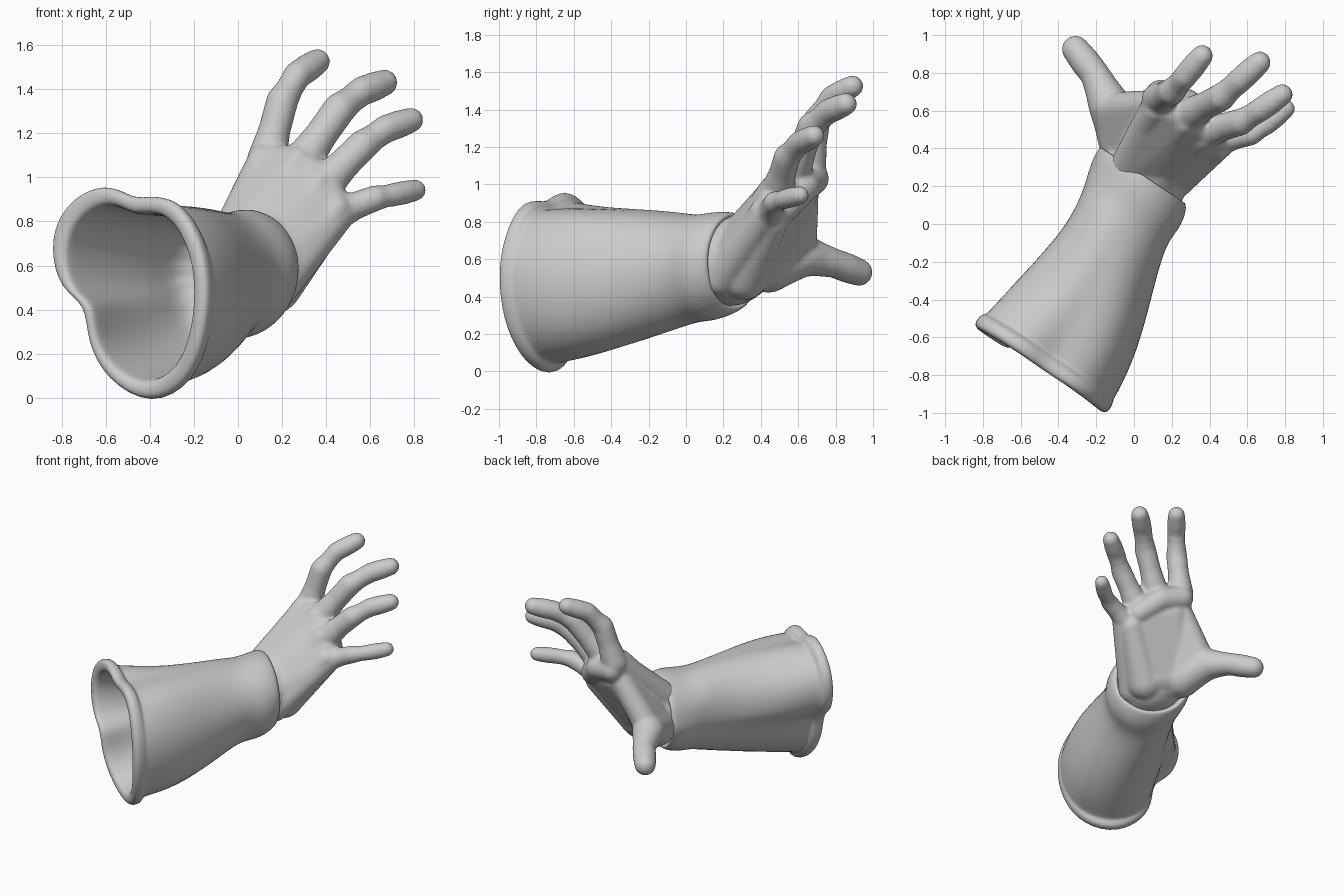
import bpy, bmesh, math
from mathutils import Vector


def make_object(name, bm):
    mesh = bpy.data.meshes.new(name)
    bm.to_mesh(mesh)
    bm.free()
    ob = bpy.data.objects.new(name, mesh)
    bpy.context.collection.objects.link(ob)
    for p in mesh.polygons:
        p.use_smooth = True
    return ob


# ---------- sleeve: lofted rings, draped opening blending to a round cuff ----------
OPENING = [(1, .06), (.93, .4), (.77, .68), (.54, .88), (.23, .91), (0, .88),
           (-.29, 1.02), (-.65, .95), (-.95, .74), (-1.06, .42), (-.93, .03),
           (-.58, -.1), (-.58, -.46), (-.32, -.82), (.23, -1.06), (.74, -.84), (.95, -.4)]
ACROSS = Vector((.83, -.55, 0))

# centre x, y, z, half width, half height, drape weight, fold depth
RINGS = [
    (.03, .20, .575, .20, .20, 0, 0),          # folded-in cuff lip
    (.055, .265, .58, .25, .25, 0, 0),
    (.05, .25, .58, .285, .274, 0, 0),
    (.015, .15, .555, .292, .296, 0, .01),
    (-.03, .07, .55, .272, .29, .05, .02),
    (-.075, -.02, .54, .268, .308, .12, .03),
    (-.145, -.2, .51, .295, .35, .3, .03),
    (-.285, -.48, .48, .375, .405, .55, .03),
    (-.415, -.675, .475, .40, .43, .88, 0),
    (-.44, -.71, .47, .40, .43, .95, 0),
    (-.452, -.718, .47, .415, .475, 1, 0),     # rolled hem
    (-.482, -.768, .475, .422, .484, 1, 0),
    (-.495, -.785, .475, .395, .455, 1, 0),
    (-.49, -.78, .475, .34, .40, 1, 0),
    (-.46, -.73, .475, .335, .39, 1, 0),       # inside lining
    (-.285, -.48, .485, .325, .355, .6, 0),
    (-.15, -.2, .51, .25, .30, .3, 0),
    (-.06, 0, .54, .22, .25, .1, 0),
]

bm = bmesh.new()
loops = []
for k, (cx, cy, cz, hw, hh, w, fold) in enumerate(RINGS):
    loop = []
    for u, v in OPENING:
        a = math.atan2(v, u)
        f = 1.015 + fold * math.sin(3 * a + 1.5 * k)
        pu = (u * w + math.cos(a) * (1 - w)) * f
        pv = (v * w + math.sin(a) * (1 - w)) * f
        p = Vector((cx, cy, cz)) + ACROSS * (pu * hw)
        p.z += pv * hh
        p.y += (.07 if pv < 0 else .02) * w * w * pv * pv
        loop.append(bm.verts.new(p))
    loops.append(loop)
n = len(OPENING)
for a, b in zip(loops, loops[1:]):
    for i in range(n):
        j = (i + 1) % n
        bm.faces.new((a[i], a[j], b[j], b[i]))
bm.faces.new(loops[-1])
bmesh.ops.recalc_face_normals(bm, faces=bm.faces)
sleeve = make_object("sleeve", bm)
sub = sleeve.modifiers.new("smooth_surface", 'SUBSURF')
sub.levels = sub.render_levels = 2

# ---------- hand: hulls around spheres, fused by a voxel remesh ----------
tmp = bmesh.new()
bmesh.ops.create_icosphere(tmp, subdivisions=3, radius=1)
BALL = [v.co.copy() for v in tmp.verts]
tmp.free()
bm = bmesh.new()


def hull(*balls):
    verts = [bm.verts.new(Vector(b[:3]) + c * b[3]) for b in balls for c in BALL]
    bmesh.ops.convex_hull(bm, input=verts)


def digit(*joints, waist=.9):
    """Chain of joints, slimmer between the knuckles, with a full fingertip."""
    last = len(joints) - 2
    for k, (a, b) in enumerate(zip(joints, joints[1:])):
        mid = [(p + q) / 2 for p, q in zip(a, b)]
        mid[3] *= 1.06 if k == last else waist
        hull(a, mid)
        hull(mid, b)


# fingers
digit((.13, .66, 1.08, .09), (.20, .70, 1.345, .073), (.27, .78, 1.465, .064), (.36, .89, 1.525, .059))
digit((.29, .58, 1.07, .09), (.46, .67, 1.31, .075), (.56, .76, 1.39, .067), (.665, .855, 1.43, .06))
digit((.39, .49, .97, .09), (.565, .54, 1.145, .072), (.67, .605, 1.22, .064), (.785, .685, 1.26, .057))
digit((.45, .44, .84, .08), (.62, .475, .905, .06), (.71, .53, .922, .054), (.805, .61, .942, .049))
# thumb
digit((-.05, .44, .56, .14), (-.13, .63, .62, .112), (-.205, .79, .58, .078), (-.31, .925, .53, .073), waist=.97)
# back of the hand, one slab per pair of neighbouring bones
WRIST = [(-.03, .29, .71, .105), (.06, .23, .65, .11), (.12, .2, .58, .11), (.17, .19, .5, .1)]
KNUCKLE = [(.12, .63, 1.07, .08), (.28, .56, 1.06, .083), (.38, .48, .96, .08), (.46, .43, .84, .077)]
for i in range(3):
    hull(WRIST[i], WRIST[i + 1], KNUCKLE[i], KNUCKLE[i + 1])
# tendons
for a, b in zip(WRIST, KNUCKLE):
    hull((a[0], a[1] + .02, a[2], .08), (b[0] - .01, b[1] - .03, b[2] + .02, .06))
# thumb web, palm pads, hollow of the palm and heel
hull((-.05, .44, .56, .14), (-.1, .61, .66, .09), (.10, .63, .95, .08), (.03, .4, .75, .08))
hull((.16, .31, .51, .13), (.41, .46, .8, .085), (.25, .45, .78, .08))
hull((-.02, .42, .57, .12), (.16, .33, .52, .11), (.37, .5, .86, .08), (.15, .62, .93, .08))
hull((.14, .68, 1.03, .085), (.28, .63, .99, .085))
hull((.28, .63, .99, .085), (.4, .53, .88, .08))
# wrist filling the cuff
hull((.01, .13, .57, .23), (.05, .24, .585, .235))
hull((.05, .25, .59, .225), (-.03, .42, .58, .13), (.17, .32, .53, .125), (.2, .42, .8, .1))

loose = [v for v in bm.verts if not v.link_faces]
bmesh.ops.delete(bm, geom=loose, context='VERTS')
hand = make_object("hand", bm)
rm = hand.modifiers.new("fuse", 'REMESH')
rm.mode = 'VOXEL'
rm.voxel_size = .011
rm.use_smooth_shade = True
sm = hand.modifiers.new("soften", 'SMOOTH')
sm.factor = .5
sm.iterations = 12
